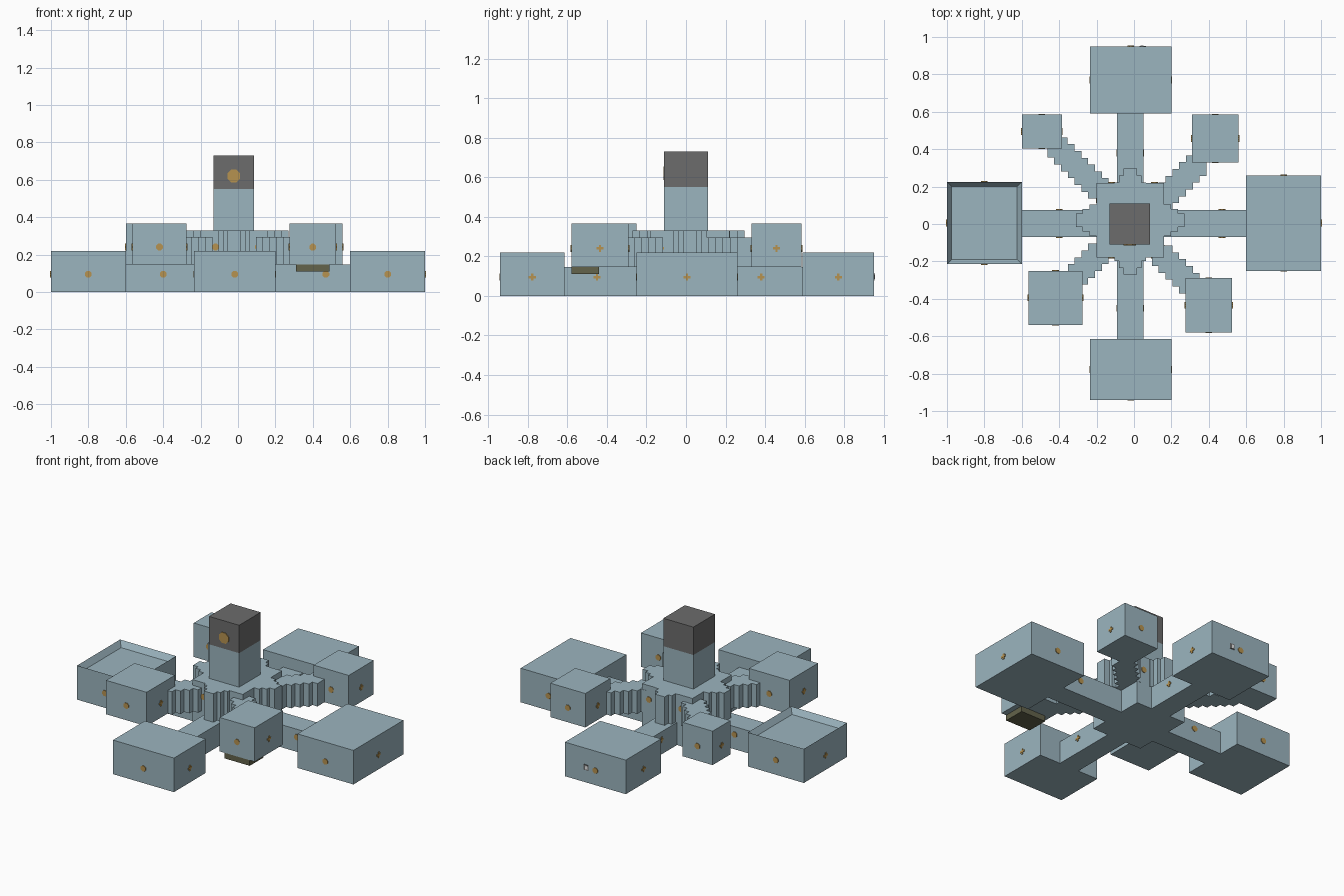
import bpy, bmesh, math
from mathutils import Matrix

cube = bpy.data.objects.get("Cube")
if cube:
    bpy.data.objects.remove(cube, do_unlink=True)


def material(name, rgb):
    m = bpy.data.materials.new(name)
    m.use_nodes = True
    m.diffuse_color = (*rgb, 1)
    m.node_tree.nodes["Principled BSDF"].inputs["Base Color"].default_value = (*rgb, 1)
    return m


PLATE = material("pale blue grey", (0.33, 0.46, 0.52))
DARK = material("dark grey", (0.15, 0.15, 0.15))
AMBER = material("amber", (0.47, 0.29, 0.08))
OLIVE = material("olive", (0.125, 0.125, 0.07))
WHITE = material("white", (0.8, 0.8, 0.8))


def finish(name, bm, mat):
    bmesh.ops.recalc_face_normals(bm, faces=bm.faces)
    mesh = bpy.data.meshes.new(name)
    bm.to_mesh(mesh)
    bm.free()
    mesh.materials.append(mat)
    obj = bpy.data.objects.new(name, mesh)
    bpy.context.collection.objects.link(obj)
    return obj


def slab(name, rects, z0, z1, mat):
    """Extrude the union of plan rectangles (x0, x1, y0, y1)."""
    xs = sorted({round(v, 4) for r in rects for v in r[:2]})
    ys = sorted({round(v, 4) for r in rects for v in r[2:]})
    bm = bmesh.new()
    for xa, xb in zip(xs, xs[1:]):
        for ya, yb in zip(ys, ys[1:]):
            cx, cy = (xa + xb) / 2, (ya + yb) / 2
            if any(r[0] < cx < r[1] and r[2] < cy < r[3] for r in rects):
                bm.faces.new([bm.verts.new((x, y, z0)) for x, y in
                              ((xa, ya), (xb, ya), (xb, yb), (xa, yb))])
    bmesh.ops.remove_doubles(bm, verts=bm.verts, dist=1e-5)
    ext = bmesh.ops.extrude_face_region(bm, geom=bm.faces[:], use_keep_orig=True)
    top = [g for g in ext["geom"] if isinstance(g, bmesh.types.BMVert)]
    bmesh.ops.translate(bm, verts=top, vec=(0, 0, z1 - z0))
    bmesh.ops.recalc_face_normals(bm, faces=bm.faces)
    bmesh.ops.dissolve_limit(bm, angle_limit=0.01, verts=bm.verts, edges=bm.edges)
    return finish(name, bm, mat)


def light(name, x, y, z, axis, size=0.036):
    """Thin wall lamp: eight-sided on y walls, cross on x walls."""
    bm = bmesh.new()
    if axis == "y":
        mat = (Matrix.Translation((x, y, z)) @ Matrix.Rotation(math.pi / 2, 4, "X")
               @ Matrix.Rotation(math.pi / 8, 4, "Z"))
        bmesh.ops.create_cone(bm, cap_ends=True, segments=8, radius1=size * 0.54,
                              radius2=size * 0.54, depth=0.008, matrix=mat)
    else:
        for w, h in ((size, size / 3), (size / 3, size)):
            mat = Matrix.Translation((x, y, z)) @ Matrix.Diagonal((0.008, w, h, 1))
            bmesh.ops.create_cube(bm, size=1, matrix=mat)
    finish(name, bm, AMBER)


def room(name, rect, z0, z1, lamp_z):
    obj = slab(name, [rect], z0, z1, PLATE)
    x0, x1, y0, y1 = rect
    for x in (x0, x1):
        light(name + "_side_lamp", x, (y0 + y1) / 2, lamp_z, "x")
    for y in (y0, y1):
        light(name + "_lamp", (x0 + x1) / 2, y, lamp_z, "y")
    return obj


STEP = 0.0365
LOW, HIGH = 0.146, 0.365

# Ground floor rooms
LOW_LAMP, HIGH_LAMP = 0.095, 0.24
room("front_room", (-0.235, 0.20, -0.94, -0.615), 0, 0.22, LOW_LAMP)
room("back_room", (-0.235, 0.20, 0.59, 0.95), 0, 0.22, LOW_LAMP)
room("left_room", (0.6, 1.0, -0.25, 0.26), 0, 0.22, LOW_LAMP)
right_room = room("right_room", (-1.0, -0.6, -0.215, 0.225), 0, 0.22, LOW_LAMP)

# Sunken roof of the right room
bm = bmesh.new()
bm.from_mesh(right_room.data)
roof = max(bm.faces, key=lambda f: f.calc_center_median().z)
bmesh.ops.inset_region(bm, faces=[roof], thickness=0.035)
bmesh.ops.translate(bm, verts=roof.verts[:], vec=(0, 0, -STEP))
bm.to_mesh(right_room.data)
bm.free()

# Upper rooms
room("front_right_upper_room", (-0.565, -0.275, -0.54, -0.25), LOW, HIGH, HIGH_LAMP)
room("front_left_upper_room", (0.275, 0.525, -0.58, -0.29), LOW, HIGH, HIGH_LAMP)
room("back_right_upper_room", (-0.60, -0.385, 0.405, 0.585), LOW, HIGH, HIGH_LAMP)
room("back_left_upper_room", (0.31, 0.56, 0.33, 0.585), LOW, HIGH, HIGH_LAMP)
slab("hatch", [(0.31, 0.49, -0.58, -0.44)], 0.11, LOW, OLIVE)

# Ground corridors crossing under the hub
CX, CY = -0.02, 0.02
core = (CX - 0.18, CX + 0.18, CY - 0.2, CY + 0.2)
slab("ground_corridors", [(-0.6, 0.6, -0.07, 0.075), (-0.09, 0.05, -0.615, 0.59), core],
     0, LOW, PLATE)
for s in (-0.07, 0.075):
    for x in (-0.4, 0.47):
        light("corridor_lamp", x, s, LOW_LAMP, "y")
for x in (-0.09, 0.05):
    for y in (-0.45, 0.38):
        light("corridor_side_lamp", x, y, LOW_LAMP, "x")

# Hub with stepped points on four sides
plan = [core]
for k in range(3):
    reach, half = 0.218 + k * STEP, 0.085 - k * 0.025
    plan.append((CX - reach, CX + reach, CY - half, CY + half))
    plan.append((CX - half, CX + half, CY - reach, CY + reach - 0.015))
slab("hub", plan, LOW, 0.33, PLATE)
for x in (-0.12, 0.11):
    for y in core[2:]:
        light("hub_lamp", x, y, HIGH_LAMP, "y")
for y in (-0.13, 0.13):
    for x in core[:2]:
        light("hub_side_lamp", x, y, HIGH_LAMP, "x")

# Stepped diagonal corridors: direction, sideways offset, number of steps
for name, sx, sy, oy, count in (("back_right", -1, 1, 0.02, 7), ("back_left", 1, 1, -0.04, 6),
                                ("front_right", -1, -1, 0.01, 4), ("front_left", 1, -1, 0.0, 5)):
    steps, h = [], 1.5 * STEP
    for i in range(count):
        t = 0.17 + i * STEP
        x, y = CX + sx * t, oy + sy * t
        steps.append((x - h, x + h, y - h, y + h))
    slab(name + "_diagonal_corridor", steps, LOW, 0.294, PLATE)

# Tower with dark cap and front lamp
tower = (-0.13, 0.085, -0.11, 0.11)
slab("tower", [tower], 0.33, 0.55, PLATE)
slab("tower_cap", [tower], 0.55, 0.73, DARK)
light("tower_lamp", -0.023, -0.11, 0.62, "y", 0.068)

# Small window on the back room
slab("window_frame", [(0.03, 0.065, 0.947, 0.953)], 0.08, 0.115, DARK)
slab("window_pane", [(0.036, 0.052, 0.948, 0.955)], 0.086, 0.109, WHITE)
